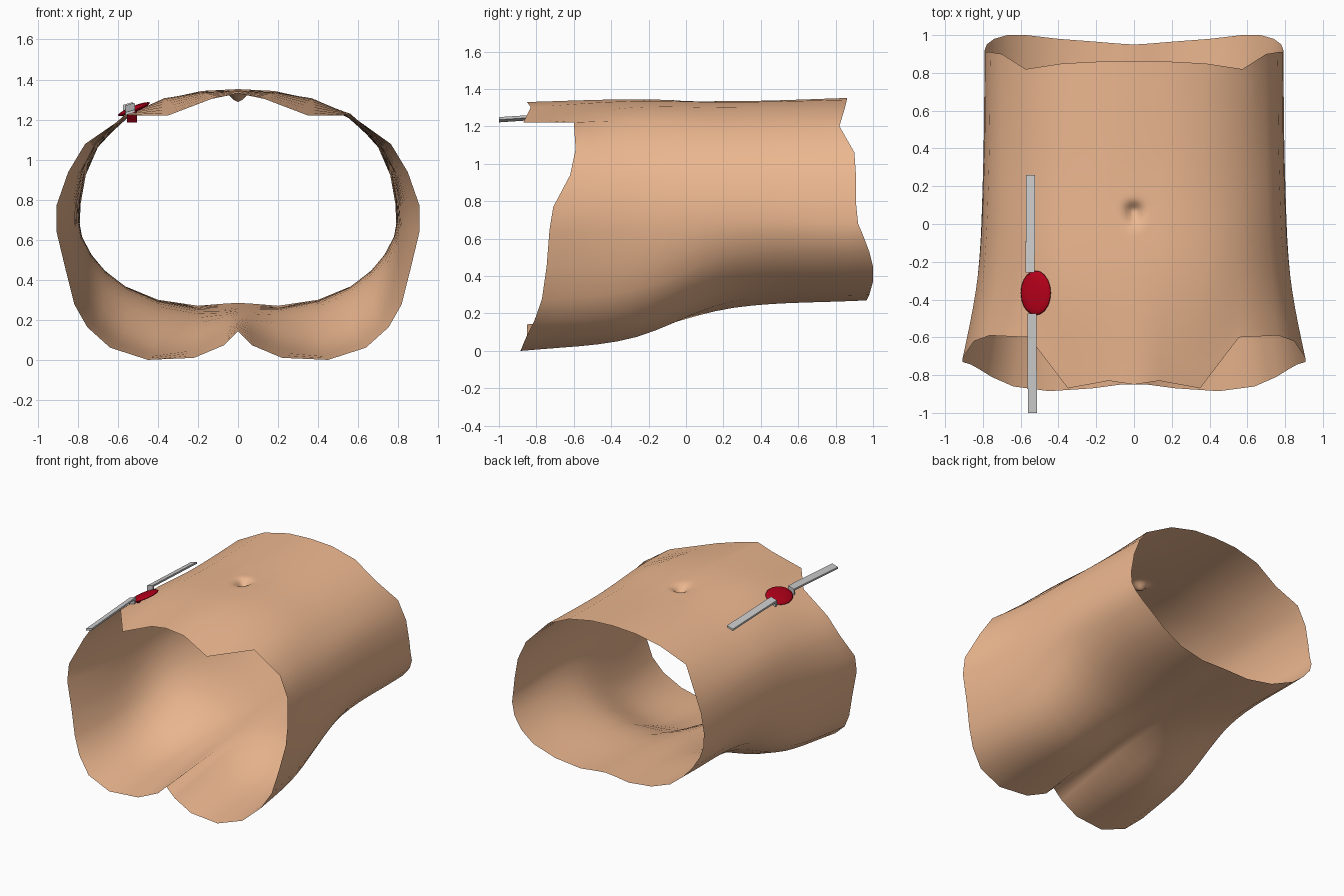
import bpy, bmesh, math
from mathutils import Matrix, Vector

if "Cube" in bpy.data.objects:
    bpy.data.objects.remove(bpy.data.objects["Cube"])


def material(name, rgb):
    m = bpy.data.materials.new(name)
    m.diffuse_color = (*rgb, 1)
    m.use_nodes = True
    m.node_tree.nodes["Principled BSDF"].inputs["Base Color"].default_value = m.diffuse_color
    return m


def finish(name, bm, mat=None, smooth=False):
    me = bpy.data.meshes.new(name)
    bm.to_mesh(me)
    bm.free()
    ob = bpy.data.objects.new(name, me)
    bpy.context.collection.objects.link(ob)
    if mat:
        me.materials.append(mat)
    for p in me.polygons:
        p.use_smooth = smooth
    return ob


skin_mat = material("skin", (0.85, 0.48, 0.28))
blood_mat = material("blood", (0.45, 0.0, 0.01))

# Half cross-sections (x, z) from spine line to belly line, at four stations along y
stations = [-0.87, -0.30, 0.25, 0.95]
hips = [(0, .14), (.07, .07), (.22, .01), (.45, 0), (.64, .06), (.76, .16), (.83, .27), (.88, .45),
        (.935, .65), (.94, .77), (.89, .95), (.80, 1.09), (.55, 1.21), (.35, 1.22), (.13, 1.30), (0, 1.33)]
pelvis = [(0, .19), (.06, .16), (.2, .09), (.42, .065), (.58, .12), (.69, .2), (.76, .32), (.80, .47),
          (.83, .64), (.83, .77), (.80, .93), (.73, 1.07), (.56, 1.23), (.37, 1.30), (.18, 1.335), (0, 1.345)]
waist = [(0, .245), (.08, .235), (.2, .23), (.4, .265), (.55, .33), (.66, .41), (.73, .5), (.78, .6),
         (.80, .7), (.795, .8), (.77, .95), (.70, 1.08), (.55, 1.21), (.37, 1.30), (.18, 1.33), (0, 1.335)]
ribs = [(0, .285), (.08, .28), (.2, .27), (.4, .30), (.57, .37), (.67, .45), (.74, .53), (.78, .61),
        (.79, .68), (.785, .78), (.76, .92), (.70, 1.06), (.58, 1.2), (.38, 1.30), (.18, 1.345), (0, 1.355)]
sections = [hips, pelvis, waist, ribs]
# Ragged open ends: y of the front and back rim at each section point
front_rim = [-.85, -.85, -.87, -.885, -.86, -.81, -.77, -.745, -.73, -.71, -.62, -.59, -.6, -.87, -.83, -.85]
back_rim = [.95, .955, .965, .98, 1.0, 1.0, .98, .95, .92, .91, .91, .9, .82, .85, .86, .86]


def body_point(i, y):
    pts = [Vector(s[i]) for s in sections]
    slopes = []
    for k in range(4):
        a, b = max(k - 1, 0), min(k + 1, 3)
        slopes.append((pts[b] - pts[a]) / (stations[b] - stations[a]))
    k = 0 if y < stations[1] else 1 if y < stations[2] else 2
    h = stations[k + 1] - stations[k]
    t = min(max((y - stations[k]) / h, 0), 1)
    p = (pts[k] * (2*t**3 - 3*t**2 + 1) + slopes[k] * h * (t**3 - 2*t**2 + t)
         + pts[k + 1] * (3*t**2 - 2*t**3) + slopes[k + 1] * h * (t**3 - t**2))
    return p


# Torso: open skin tube lofted through the sections
ROWS = 18
bm = bmesh.new()
n = len(hips)
around = [(i, 1) for i in range(n)] + [(i, -1) for i in range(n - 2, 0, -1)]
grid = []
for i, side in around:
    col = []
    for r in range(ROWS + 1):
        y = front_rim[i] + (back_rim[i] - front_rim[i]) * r / ROWS
        p = body_point(i, y)
        col.append(bm.verts.new((side * p.x, y, max(p.y, 0))))
    grid.append(col)
for c in range(len(grid)):
    a, b = grid[c], grid[(c + 1) % len(grid)]
    for r in range(ROWS):
        bm.faces.new((a[r], a[r + 1], b[r + 1], b[r]))

# Navel: refine the belly locally and press in a dimple
for lo in (0.22, 0.12):
    faces = [f for f in bm.faces if f.calc_center_median().z > 1
             and abs(f.calc_center_median().x) < lo and abs(f.calc_center_median().y - 0.06) < lo]
    edges = list({e for f in faces for e in f.edges})
    bmesh.ops.subdivide_edges(bm, edges=edges, cuts=2, use_grid_fill=True)
for v in bm.verts:
    if v.co.z > 1 and abs(v.co.x) < 0.2:
        dx, dy = v.co.x, v.co.y - 0.07
        long = 0.04 if dy > 0 else 0.065
        v.co.z -= 0.05 * math.exp(-(dx / 0.04)**2 - (dy / long)**2)
bmesh.ops.recalc_face_normals(bm, faces=bm.faces)
finish("torso", bm, skin_mat, True)

# Wound: tilted lens on the belly with a pocket reaching inside
bm = bmesh.new()
bmesh.ops.create_uvsphere(bm, u_segments=20, v_segments=8, radius=1)
for v in bm.verts:
    v.co = (v.co.x * 0.086, v.co.y * 0.118, v.co.z * 0.016)
bmesh.ops.rotate(bm, verts=bm.verts, cent=(0, 0, 0), matrix=Matrix.Rotation(-0.38, 3, 'Y'))
bmesh.ops.translate(bm, verts=bm.verts, vec=(-0.52, -0.365, 1.252))
finish("wound", bm, blood_mat, True)

bm = bmesh.new()
bmesh.ops.create_cube(bm, size=1)
for v in bm.verts:
    length = 0.2 if v.co.z > 0 else 0.1
    v.co = (-0.53 + v.co.x * 0.05, -0.365 + v.co.y * length, 1.215 + v.co.z * 0.06)
finish("wound_pocket", bm, blood_mat)


# Retractors: flat bars with a short hook turned down into the wound
def retractor(name, x_tip, tip, x_end, end):
    s = 1 if end[0] > tip[0] else -1
    path = [(x_tip, tip[0], tip[1] - 0.045), (x_tip, tip[0], tip[1]), (x_end, *end)]
    bm = bmesh.new()
    rings = []
    for (x, y, z), off in zip(path, [(s * .014, 0), (s * .014, -.014), (0, -.014)]):
        ring = []
        for side, inner in ((-1, 0), (1, 0), (1, 1), (-1, 1)):
            ring.append(bm.verts.new((x + side * 0.024, y + off[0] * inner,
                                      z + side * 0.007 + off[1] * inner)))
        rings.append(ring)
    for a, b in zip(rings, rings[1:]):
        for k in range(4):
            bm.faces.new((a[k], a[(k + 1) % 4], b[(k + 1) % 4], b[k]))
    bm.faces.new(rings[0])
    bm.faces.new(rings[-1])
    bmesh.ops.recalc_face_normals(bm, faces=bm.faces)
    finish(name, bm)


retractor("front_retractor", -0.54, (-0.475, 1.277), -0.538, (-1.0, 1.243))
retractor("back_retractor", -0.55, (-0.258, 1.28), -0.547, (0.26, 1.26))
